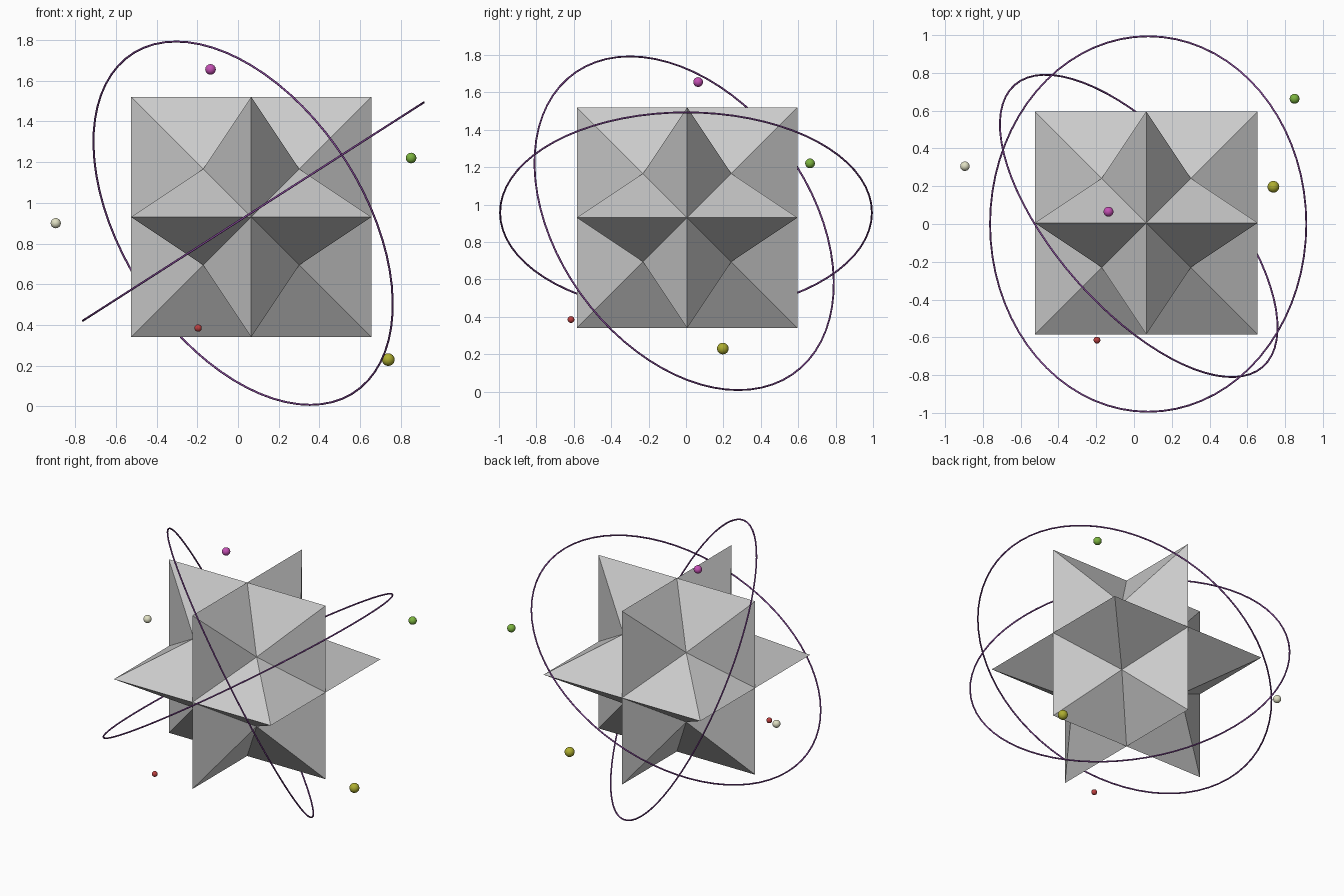
import bpy, bmesh
from itertools import product, permutations
from mathutils import Vector

if "Cube" in bpy.data.objects:
    bpy.data.objects.remove(bpy.data.objects["Cube"])


def material(name, rgb):
    m = bpy.data.materials.new(name)
    m.diffuse_color = (*rgb, 1)
    m.use_nodes = True
    m.node_tree.nodes["Principled BSDF"].inputs["Base Color"].default_value = m.diffuse_color
    return m


# Star solid: each octant has six triangles joining a dimple,
# a face centre and a spike tip
HALF, DIMPLE = 0.59, 0.4
bm = bmesh.new()
for signs in product((-1, 1), repeat=3):
    axes = [Vector([signs[i] if i == k else 0 for i in range(3)]) for k in range(3)]
    dimple = Vector(signs) * DIMPLE
    for i, j in permutations(range(3), 2):
        bm.faces.new([bm.verts.new(p * HALF) for p in (dimple, axes[i], axes[i] + axes[j])])
bmesh.ops.remove_doubles(bm, verts=bm.verts, dist=1e-4)
bmesh.ops.recalc_face_normals(bm, faces=bm.faces)
mesh = bpy.data.meshes.new("star_solid")
bm.to_mesh(mesh)
bm.free()
star = bpy.data.objects.new("star_solid", mesh)
star.location = (0.065, 0.006, 0.93)
bpy.context.collection.objects.link(star)

# Thin orbit rings: name, centre, normal
purple = material("ring_purple", (0.22, 0.06, 0.30))
for name, centre, normal in (
    ("orbit_ring_shallow", (0.075, 0, 0.957), (-0.539, 0, 0.842)),
    ("orbit_ring_steep", (0.025, -0.01, 0.9), (0.673, 0.593, 0.441)),
):
    bpy.ops.mesh.primitive_torus_add(
        major_segments=72, minor_segments=8, major_radius=0.994, minor_radius=0.005,
        location=centre, rotation=Vector(normal).to_track_quat('Z', 'Y').to_euler())
    ring = bpy.context.object
    ring.name = name
    ring.data.materials.append(purple)
    bpy.ops.object.shade_smooth()

# Small floating spheres: name, centre, radius, colour
for name, centre, radius, rgb in (
    ("magenta_sphere", (-0.135, 0.065, 1.655), 0.026, (0.55, 0.08, 0.45)),
    ("green_sphere", (0.85, 0.663, 1.22), 0.026, (0.20, 0.45, 0.05)),
    ("cream_sphere", (-0.895, 0.306, 0.9), 0.025, (0.75, 0.75, 0.55)),
    ("red_sphere", (-0.196, -0.615, 0.385), 0.018, (0.50, 0.05, 0.05)),
    ("olive_sphere", (0.738, 0.197, 0.23), 0.031, (0.42, 0.42, 0.03)),
):
    bpy.ops.mesh.primitive_uv_sphere_add(segments=24, ring_count=12, radius=radius, location=centre)
    ball = bpy.context.object
    ball.name = name
    ball.data.materials.append(material(name, rgb))
    bpy.ops.object.shade_smooth()
